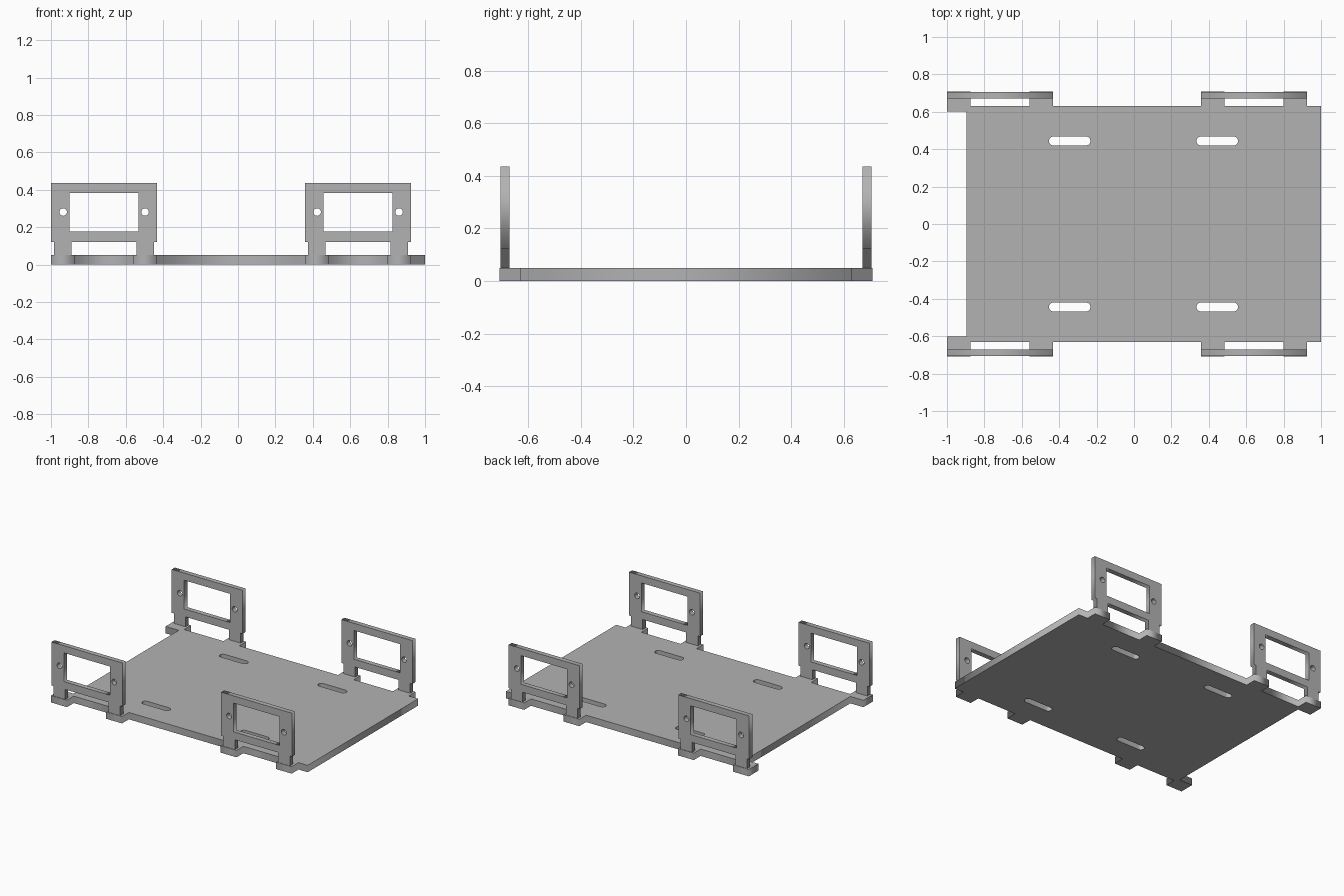
import bpy
import math
from mathutils import Matrix

old = bpy.data.objects.get("Cube")
if old:
    bpy.data.objects.remove(old, do_unlink=True)

GREY = (0.45, 0.45, 0.45, 1)
mat = bpy.data.materials.new("plain grey")
mat.use_nodes = True
mat.diffuse_color = GREY
mat.node_tree.nodes["Principled BSDF"].inputs["Base Color"].default_value = GREY


def slot(cx, cy, half, r, n=12):
    """Closed outline of a round-ended slot; half = 0 gives a circle."""
    pts = []
    for side in (1, -1):
        for i in range(n + (half > 0)):
            a = math.pi * (i / n - 0.5)
            pts.append((cx + side * (half + r * math.cos(a)),
                        cy + side * r * math.sin(a)))
    return pts


def sheet(name, loops, thickness, matrix):
    """Flat sheet cut from an outline and holes, as a mesh object."""
    curve = bpy.data.curves.new(name + " outline", 'CURVE')
    curve.dimensions = '2D'
    curve.fill_mode = 'BOTH'
    curve.extrude = thickness / 2
    for pts in loops:
        sp = curve.splines.new('POLY')
        sp.points.add(len(pts) - 1)
        for p, (x, y) in zip(sp.points, pts):
            p.co = (x, y, 0, 1)
        sp.use_cyclic_u = True
    tmp = bpy.data.objects.new(name + " outline", curve)
    mesh = bpy.data.meshes.new_from_object(tmp)
    bpy.data.objects.remove(tmp)
    bpy.data.curves.remove(curve)
    mesh.transform(matrix)
    mesh.materials.clear()
    mesh.materials.append(mat)
    mesh.name = name
    ob = bpy.data.objects.new(name, mesh)
    bpy.context.collection.objects.link(ob)
    return ob


THICK = 0.05
EDGE, TAB = 0.631, 0.709
FRAME_X = (-0.716, 0.642)

# Base plate: back edge with tabs, mirrored to the front
back = [(-0.895, 0.601), (-1, 0.601)]
for cx in FRAME_X:
    for a, b in ((-0.284, -0.157), (0.157, 0.284)):
        back += [(cx + a, EDGE), (cx + a, TAB), (cx + b, TAB), (cx + b, EDGE)]
back.remove((FRAME_X[0] - 0.284, EDGE))
back.append((1, EDGE))
outline = back + [(x, -y) for x, y in reversed(back)]
slots = [slot(x, y, 0.087, 0.024) for x in (-0.344, 0.445) for y in (-0.444, 0.444)]
sheet("base_plate", [outline] + slots, THICK, Matrix.Translation((0, 0, THICK / 2)))

# Upright frames: window, two screw holes and two legs standing on the tabs
right_half = [(0.174, 0.122), (0.174, THICK), (0.267, THICK),
              (0.267, 0.122), (0.284, 0.122), (0.284, 0.436)]
frame = right_half + [(-x, z) for x, z in reversed(right_half)]
window = [(-0.184, 0.176), (0.184, 0.176), (0.184, 0.384), (-0.184, 0.384)]
holes = [slot(x, 0.281, 0, 0.02) for x in (-0.219, 0.219)]
for side, y in (("front", -0.688), ("back", 0.688)):
    for hand, x in zip(("right", "left"), FRAME_X):
        place = Matrix.Translation((x, y, 0)) @ Matrix.Rotation(math.pi / 2, 4, 'X')
        sheet(f"{side}_{hand}_frame", [frame, window] + holes, 0.035, place)
